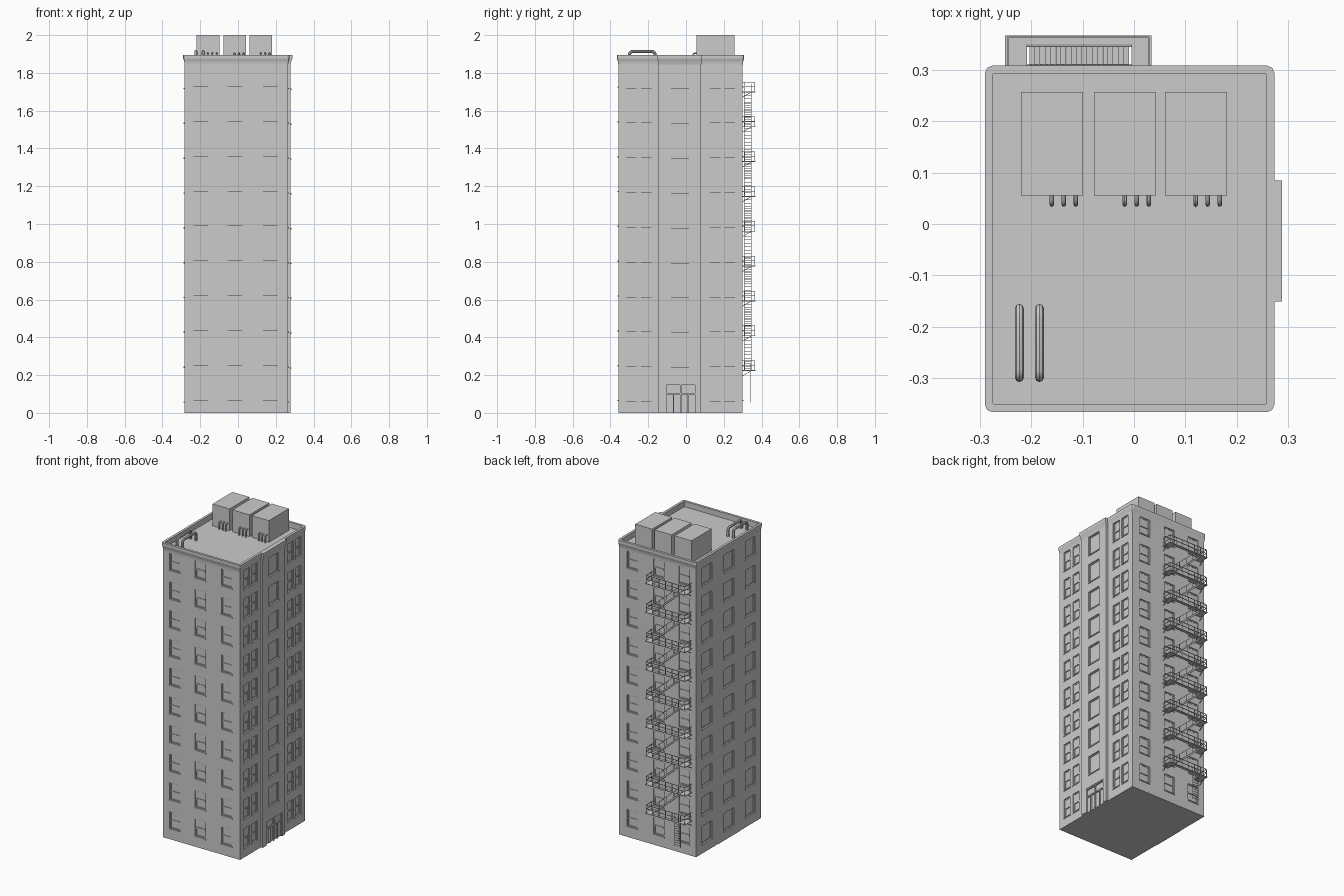
import bpy, bmesh, math
from mathutils import Vector, Matrix

if "Cube" in bpy.data.objects:
    bpy.data.objects.remove(bpy.data.objects["Cube"])

X0, X1, Y0, Y1 = -0.282, 0.265, -0.358, 0.30      # main wall planes
BAY, STRIP = 0.278, -0.2845                        # entrance bay / left pilaster planes
ROOF, TOP, PITCH = 1.86, 1.895, 0.1844


def finish(bm, name):
    bmesh.ops.recalc_face_normals(bm, faces=bm.faces)
    me = bpy.data.meshes.new(name)
    bm.to_mesh(me)
    bm.free()
    ob = bpy.data.objects.new(name, me)
    bpy.context.collection.objects.link(ob)
    return ob


def box(bm, xa, xb, ya, yb, za, zb):
    m = Matrix.Translation(((xa + xb) / 2, (ya + yb) / 2, (za + zb) / 2))
    bmesh.ops.create_cube(bm, size=1, matrix=m @ Matrix.Diagonal((abs(xb - xa), abs(yb - ya), abs(zb - za), 1)))


def beam(bm, p, q, w=0.003, h=None):
    p, q = Vector(p), Vector(q)
    d = q - p
    m = Matrix.Translation((p + q) / 2) @ d.to_track_quat('Z', 'Y').to_matrix().to_4x4()
    bmesh.ops.create_cube(bm, size=1, matrix=m @ Matrix.Diagonal((w, h or w, d.length, 1)))


def loft(bm, rings, cap_ends=True):
    vs = [[bm.verts.new(p) for p in r] for r in rings]
    for a, b in zip(vs, vs[1:]):
        n = len(a)
        for i in range(n):
            bm.faces.new((a[i], a[(i + 1) % n], b[(i + 1) % n], b[i]))
    if cap_ends:
        bm.faces.new(vs[0])
        bm.faces.new(vs[-1])


def wall_box(bm, side, u0, u1, d0, d1, z0, z1):
    """Box on a wall: u runs along it, d is the distance outward from it."""
    plane, axis, s = {'front': (Y0, 'y', -1), 'back': (Y1, 'y', 1), 'right': (X1, 'x', 1),
                      'bay': (BAY, 'x', 1), 'left': (X0, 'x', -1), 'strip': (STRIP, 'x', -1)}[side]
    a, b = plane + s * d0, plane + s * d1
    if axis == 'y':
        box(bm, u0, u1, a, b, z0, z1)
    else:
        box(bm, a, b, u0, u1, z0, z1)


# Tower shell with the bay on the right and a shallow pilaster on the left
bm = bmesh.new()
outline = [(X0, Y0), (X1, Y0), (X1, -0.146), (BAY, -0.146), (BAY, 0.08), (X1, 0.08), (X1, Y1), (X0, Y1),
           (X0, 0.08), (STRIP, 0.08), (STRIP, -0.14), (X0, -0.14)]
loft(bm, [[(x, y, z) for x, y in outline] for z in (0, ROOF)])
tower = finish(bm, "tower_walls")

# Windows: side, centre, width, sill height, height, first floor, has split sash
columns = [(s, u, 0.076, 0.068, 0.11, 0, True) for s in ('front', 'back') for u in (-0.197, -0.017, 0.17)]
columns += [('right', u, 0.056, 0.06, 0.124, 0, True) for u in (-0.29, -0.21, 0.155, 0.232)]
columns += [('bay', -0.032, 0.097, 0.056, 0.122, 1, False), ('strip', -0.03, 0.1, 0.06, 0.115, 0, False)]
columns += [('left', u, 0.1, 0.06, 0.115, 0, False) for u in (-0.25, 0.19)]
cut, sash, sill = bmesh.new(), bmesh.new(), bmesh.new()
for side, u, w, zs, h, first, split in columns:
    a, b = u - w / 2, u + w / 2
    for f in range(first, 10):
        z = zs + f * PITCH
        wall_box(cut, side, a, b, -0.01, 0.01, z, z + h)
        wall_box(sill, side, a - 0.002, b + 0.002, -0.009, 0.004, z - 0.006, z + 0.001)
        t = 0.006
        for r in ((a, a + t, z, z + h), (b - t, b, z, z + h), (a + t, b - t, z, z + t), (a + t, b - t, z + h - t, z + h)):
            wall_box(sash, side, r[0], r[1], -0.0105, -0.006, r[2], r[3])
        if split:
            m = z + h * 0.5
            wall_box(sash, side, a + t, b - t, -0.0105, -0.0075, m, z + h - t)
            wall_box(sash, side, a + t, b - t, -0.0105, -0.004, m - 0.004, m + 0.004)
wall_box(cut, 'bay', -0.11, 0.055, -0.011, 0.01, -0.01, 0.155)
finish(sash, "window_sashes")
finish(sill, "window_sills")
cutter = finish(cut, "opening_cutter")
cutter.hide_render = True
mod = tower.modifiers.new("openings", 'BOOLEAN')
mod.operation, mod.solver, mod.object = 'DIFFERENCE', 'EXACT', cutter
bpy.context.view_layer.objects.active = tower
bpy.ops.object.modifier_apply(modifier=mod.name)
bpy.data.objects.remove(cutter)

# Entrance: frame, transom and mullion
bm = bmesh.new()
for a, b, z0, z1 in ((-0.11, -0.103, 0, 0.155), (0.048, 0.055, 0, 0.155), (-0.103, 0.048, 0.148, 0.155),
                     (-0.103, 0.048, 0.098, 0.106), (-0.031, -0.024, 0, 0.148),
                     (-0.07, -0.064, 0, 0.098), (0.009, 0.015, 0, 0.098)):
    wall_box(bm, 'bay', a, b, -0.012, -0.003, z0, z1)
finish(bm, "entrance_frame")


# Cornice and parapet
def ring(o, z, c):
    a, b, p, q = X0 - o, X1 + o, Y0 - o, Y1 + o
    pts = []
    for cx, cy, sx, sy in ((a, p, 1, 1), (b, p, -1, 1), (b, q, -1, -1), (a, q, 1, -1)):
        corner = [(cx, cy + sy * c, z), (cx + sx * c * 0.3, cy + sy * c * 0.3, z), (cx + sx * c, cy, z)]
        pts += corner if sx == sy else corner[::-1]
    return pts


bm = bmesh.new()
loft(bm, [ring(0.0005, 1.845, 0.001), ring(0.002, 1.857, 0.004), ring(0.005, 1.868, 0.009), ring(0.008, 1.877, 0.014),
          ring(0.008, TOP, 0.014), ring(-0.008, TOP, 0.001), ring(-0.008, ROOF - 0.002, 0.001)], False)
finish(bm, "parapet_cornice")
bm = bmesh.new()
loft(bm, [[(0.26, -0.033 - hw, z), (x, -0.033 - hw, z), (x, -0.033 + hw, z), (0.26, -0.033 + hw, z)]
          for x, hw, z in ((BAY, 0.1135, 1.845), (0.281, 0.115, 1.857), (0.288, 0.118, 1.877), (0.288, 0.118, TOP))])
finish(bm, "bay_cornice")


# Rooftop units and pipes
def pipe(name, pts, r):
    cu = bpy.data.curves.new(name, 'CURVE')
    cu.dimensions, cu.bevel_depth, cu.bevel_resolution, cu.use_fill_caps = '3D', r, 2, True
    sp = cu.splines.new('POLY')
    sp.points.add(len(pts) - 1)
    for p, co in zip(sp.points, pts):
        p.co = (*co, 1)
    ob = bpy.data.objects.new(name, cu)
    bpy.context.collection.objects.link(ob)
    bpy.ops.object.select_all(action='DESELECT')
    ob.select_set(True)
    bpy.context.view_layer.objects.active = ob
    bpy.ops.object.convert(target='MESH')
    bpy.ops.object.shade_smooth_by_angle()


def elbow(x, yc, zc, r, s):
    return [(x, yc + s * r * math.cos(t * math.pi / 8), zc + r * math.sin(t * math.pi / 8)) for t in range(5)]


for i, x in enumerate((-0.16, -0.018, 0.12)):
    bm = bmesh.new()
    box(bm, x - 0.06, x + 0.061, 0.055, 0.257, ROOF - 0.005, 2.0)
    finish(bm, f"rooftop_unit_{i + 1}")
    for j in range(3):
        px = x + j * 0.0235
        pipe("unit_pipe", [(px, 0.038, ROOF - 0.002)] + elbow(px, 0.049, 1.893, 0.011, -1) + [(px, 0.06, 1.904)], 0.0045)
for x in (-0.223, -0.184):
    pipe("roof_vent_pipe", [(x, -0.299, ROOF - 0.002)] + elbow(x, -0.283, 1.897, 0.016, -1)
         + elbow(x, -0.18, 1.897, 0.016, 1)[::-1] + [(x, -0.164, ROOF - 0.002)], 0.0085)

# Fire escape on the back: landings, railings, stairs
XL, XR, YO = -0.251, 0.034, 0.367
SL, SR = -0.208, -0.005
deck, rail, stair = bmesh.new(), bmesh.new(), bmesh.new()
for k in range(9):
    z = 0.226 + k * PITCH
    box(deck, XL, SL, Y1 - 0.002, YO, z - 0.004, z)
    box(deck, SR, XR, Y1 - 0.002, YO, z - 0.004, z)
    box(deck, SL, SR, 0.349, YO, z - 0.004, z)
    xa, xb, yo = XL + 0.005, XR - 0.005, YO - 0.004
    for h in (0.026, 0.05):
        beam(rail, (xa, yo, z + h), (xb, yo, z + h))
        for x in (xa, xb):
            beam(rail, (x, Y1, z + h), (x, yo, z + h))
    for i in range(7):
        x = xa + (xb - xa) * i / 6
        beam(rail, (x, yo, z), (x, yo, z + 0.05))
    for x in (xa, xb):
        beam(rail, (x, 0.31, z), (x, 0.31, z + 0.05))
        beam(rail, (x, Y1, z - 0.03), (x, 0.345, z - 0.003))
    if k:
        lo = z - PITCH
        for y in (0.309, 0.346):
            beam(stair, (SL, y, z - 0.004), (SR, y, lo), 0.003, 0.009)
        beam(stair, (SL, 0.346, z + 0.04), (SR, 0.346, lo + 0.045), 0.003)
        for i in range(1, 20):
            t = i / 20
            x, zt = SL + (SR - SL) * t, z - PITCH * t
            box(stair, x - 0.005, x + 0.005, 0.309, 0.346, zt - 0.002, zt)
            if i % 5 == 0:
                beam(stair, (x, 0.346, zt), (x, 0.346, zt + 0.043), 0.0025)
finish(deck, "fire_escape_landings")
finish(rail, "fire_escape_railings")
finish(stair, "fire_escape_stairs")

# Drop ladder
bm = bmesh.new()
for x in (-0.2, -0.16):
    beam(bm, (x, 0.342, 0.055), (x, 0.342, 0.26))
for i in range(12):
    beam(bm, (-0.2, 0.342, 0.065 + i * 0.015), (-0.16, 0.342, 0.065 + i * 0.015), 0.0025)
finish(bm, "drop_ladder")
